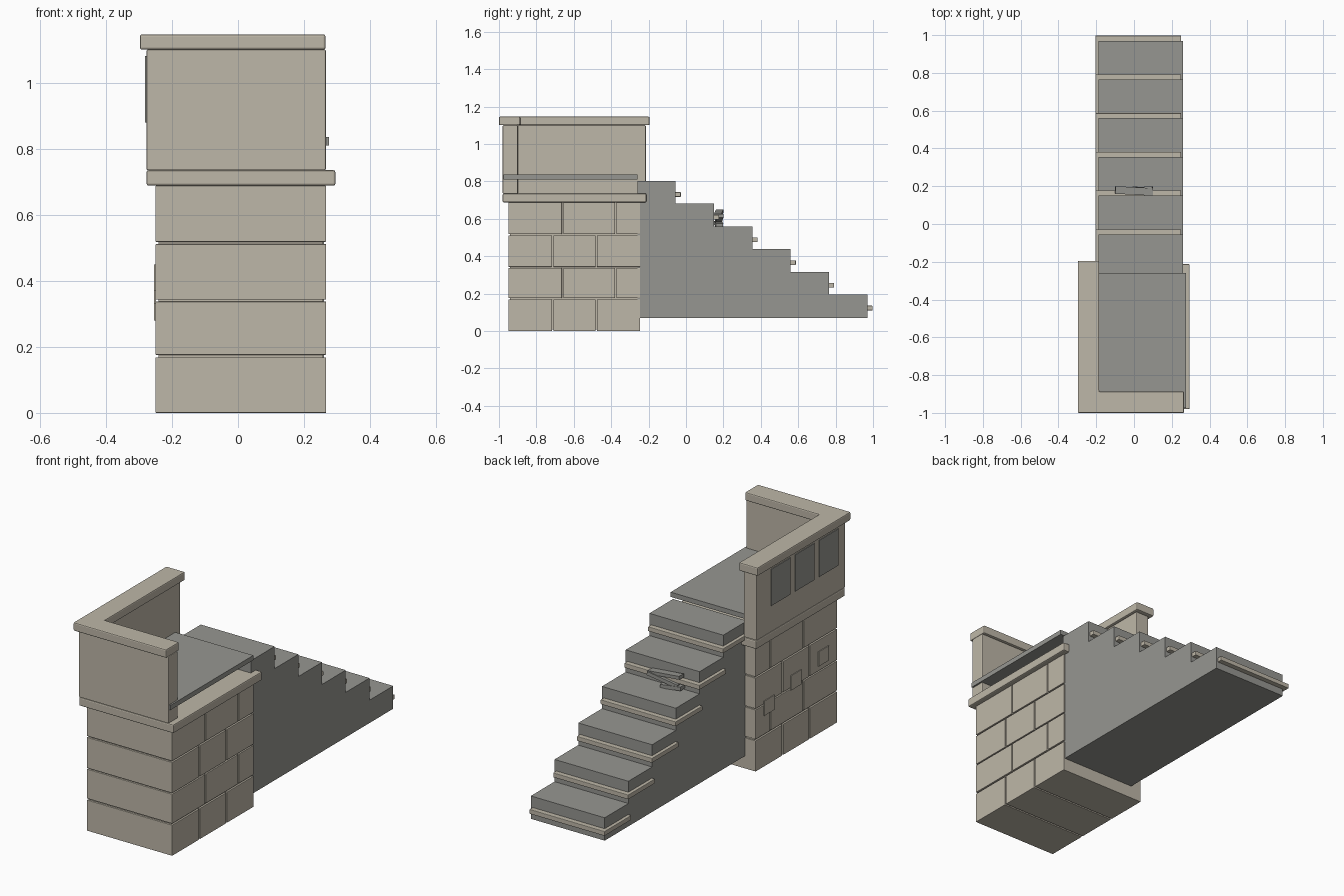
import bpy, bmesh
from math import radians
from mathutils import Matrix, Euler

old = bpy.data.objects.get("Cube")
if old:
    bpy.data.objects.remove(old, do_unlink=True)


def material(name, rgb):
    m = bpy.data.materials.new(name)
    m.use_nodes = True
    m.diffuse_color = (*rgb, 1)
    m.node_tree.nodes["Principled BSDF"].inputs["Base Color"].default_value = (*rgb, 1)
    return m


SAND = material("sandstone", (0.515, 0.474, 0.392))
GREY = material("grey_stone", (0.305, 0.305, 0.283))


def finish(name, bm, mat, bevel=0):
    bmesh.ops.recalc_face_normals(bm, faces=bm.faces)
    me = bpy.data.meshes.new(name)
    bm.to_mesh(me)
    bm.free()
    me.materials.append(mat)
    ob = bpy.data.objects.new(name, me)
    bpy.context.collection.objects.link(ob)
    if bevel:
        mod = ob.modifiers.new("edge_bevel", 'BEVEL')
        mod.width, mod.segments = bevel, 2
    return ob


def box(name, x, y, z, mat, bevel=0, turn=(0, 0, 0)):
    """Box from (min, max) pairs, optionally turned about its centre."""
    bm = bmesh.new()
    size = [b - a for a, b in (x, y, z)]
    mid = [(a + b) / 2 for a, b in (x, y, z)]
    rot = Euler([radians(t) for t in turn]).to_matrix().to_4x4()
    bmesh.ops.create_cube(bm, size=1, matrix=Matrix.Translation(mid) @ rot @ Matrix.Diagonal((*size, 1)))
    return finish(name, bm, mat, bevel)


def prism(name, outline, mat, axis, low, high, bevel=0):
    """Extrude a flat outline along x or z."""
    bm = bmesh.new()
    if axis == "x":
        verts = [bm.verts.new((low, a, b)) for a, b in outline]
        move = (high - low, 0, 0)
    else:
        verts = [bm.verts.new((a, b, low)) for a, b in outline]
        move = (0, 0, high - low)
    face = bm.faces.new(verts)
    ext = bmesh.ops.extrude_face_region(bm, geom=[face], use_keep_orig=True)
    bmesh.ops.translate(bm, vec=move, verts=[v for v in ext["geom"] if isinstance(v, bmesh.types.BMVert)])
    return finish(name, bm, mat, bevel)


def corner(x0, x1, y0, y1, thick):
    """L outline: one leg along the front, one along the -x side."""
    return [(x0, y0), (x1, y0), (x1, y0 + thick), (x0 + thick, y0 + thick), (x0 + thick, y1), (x0, y1)]


# Brick pedestal: courses with alternating joints around a recessed core
FRONT, BACK, GAP = -0.95, -0.245, 0.004
box("pedestal_core", (-0.24, 0.257), (FRONT + 0.01, BACK - 0.006), (0.008, 0.69), SAND)
for row, (z0, z1) in enumerate([(0, 0.168), (0.176, 0.337), (0.343, 0.511), (0.518, 0.688)]):
    joints = [FRONT - GAP] + ([-0.66, -0.375] if row % 2 else [-0.713, -0.48]) + [BACK + GAP]
    for i, (a, b) in enumerate(zip(joints, joints[1:])):
        box(f"brick_{row + 1}_{i + 1}", (-0.25, 0.267), (a + GAP, b - GAP), (z0, z1), SAND, 0.002)

# Thin chipped patches on the -x brick face
for i, (y, z) in enumerate([(-0.36, 0.32), (-0.59, 0.37), (-0.83, 0.41)]):
    box(f"chipped_patch_{i + 1}", (-0.254, -0.248), (y - 0.045, y + 0.045), (z - 0.04, z + 0.04), SAND)

# Ledge, parapet and coping
box("ledge", (-0.277, 0.295), (-0.98, -0.212), (0.688, 0.735), SAND, 0.006)
prism("parapet", corner(-0.277, 0.266, -0.98, -0.215, 0.08), SAND, "z", 0.735, 1.1, 0.004)
prism("coping", corner(-0.297, 0.265, -1.0, -0.195, 0.113), SAND, "z", 1.1, 1.146, 0.006)
for i in range(3):
    y = -0.42 - 0.208 * i
    box(f"side_panel_{i + 1}", (-0.281, -0.274), (y - 0.083, y + 0.083), (0.88, 1.08), GREY)

# Landing slab raised above the ledge
box("landing", (-0.2, 0.275), (-0.975, -0.26), (0.81, 0.836), GREY)

# Solid flight of steps
STEPS, RUN, RISE, END, LEFT = 6, 0.205, 0.1215, 0.97, -0.187
edges = [(END - RUN * i, 0.195 + RISE * i) for i in range(STEPS)]
outline = [(-0.26, 0.07), (END, 0.07)]
for y, z in edges:
    outline += [(y, z), (y - RUN, z)]
outline[-1] = (-0.26, edges[-1][1])
prism("stair_flight", outline, GREY, "x", LEFT, 0.26)

# Trim under each tread, wrapping round the -x side
for i, (y, z) in enumerate(edges):
    trim = [(0.25, y - 0.005), (0.25, y + 0.027), (LEFT - 0.018, y + 0.027),
            (LEFT - 0.018, y - RUN), (LEFT + 0.004, y - RUN), (LEFT + 0.004, y - 0.005)]
    prism(f"tread_trim_{i + 1}", trim, SAND, "z", z - 0.085, z - 0.06, 0.003)

# Broken slats resting on the third tread
box("slat_low", (-0.1, 0.02), (0.155, 0.195), (0.562, 0.582), GREY, 0, (0, 6, 4))
box("slat_middle", (-0.08, 0.1), (0.16, 0.195), (0.59, 0.61), GREY, 0, (0, -10, 3))
box("slat_top", (-0.1, 0.1), (0.155, 0.195), (0.62, 0.638), GREY, 0, (0, 7, -3))
